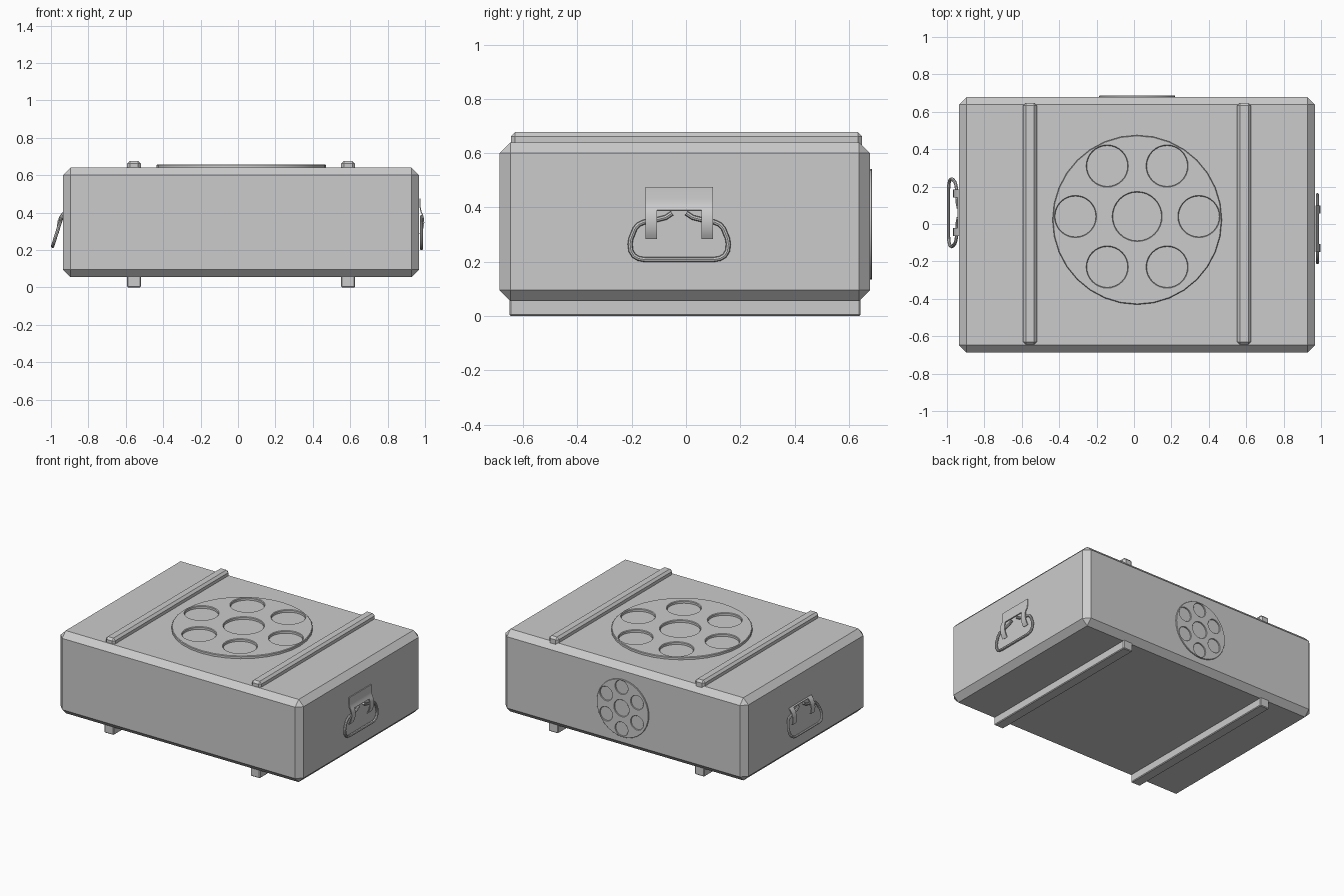
import bpy, bmesh
from math import sin, cos, pi, radians
from mathutils import Matrix, Vector

if "Cube" in bpy.data.objects:
    bpy.data.objects.remove(bpy.data.objects["Cube"])


def link(name, data):
    ob = bpy.data.objects.new(name, data)
    bpy.context.collection.objects.link(ob)
    return ob


def box(name, lo, hi, chamfer):
    lo, hi = Vector(lo), Vector(hi)
    bm = bmesh.new()
    bmesh.ops.create_cube(bm, size=1)
    bmesh.ops.scale(bm, vec=hi - lo, verts=bm.verts)
    bmesh.ops.translate(bm, vec=(lo + hi) / 2, verts=bm.verts)
    bmesh.ops.bevel(bm, geom=bm.edges[:], offset=chamfer, segments=1, affect='EDGES')
    me = bpy.data.meshes.new(name)
    bm.to_mesh(me)
    bm.free()
    return link(name, me)


def to_mesh(ob):
    bpy.ops.object.select_all(action='DESELECT')
    ob.select_set(True)
    bpy.context.view_layer.objects.active = ob
    bpy.ops.object.convert(target='MESH')
    ob = bpy.context.object
    bpy.ops.object.shade_smooth_by_angle(angle=radians(35))
    return ob


def add_poly(curve, pts, cyclic):
    s = curve.splines.new('POLY')
    s.points.add(len(pts) - 1)
    for p, co in zip(s.points, pts):
        p.co = (*co, 1)
    s.use_cyclic_u = cyclic


def circle(cx, cy, r, n=32):
    return [(cx + r * cos(2 * pi * i / n), cy + r * sin(2 * pi * i / n), 0) for i in range(n)]


# Chamfered case body
box("case_body", (-0.936, -0.687, 0.055), (0.968, 0.678, 0.64), 0.04)

# Slats on the lid and runners underneath
for x, side in ((-0.556, "left"), (0.589, "right")):
    box(f"lid_slat_{side}", (x - 0.037, -0.645, 0.61), (x + 0.037, 0.648, 0.677), 0.015)
    box(f"base_runner_{side}", (x - 0.037, -0.65, 0), (x + 0.037, 0.643, 0.08), 0.005)

# Reel-shaped disc with seven openings
cu = bpy.data.curves.new("lid_reel", 'CURVE')
cu.dimensions = '2D'
cu.fill_mode = 'BOTH'
cu.extrude = 0.007
cu.bevel_depth = 0.004
cu.bevel_resolution = 0
cu.offset = -0.004
add_poly(cu, circle(0, 0, 0.453), True)
add_poly(cu, circle(0, 0.018, 0.13), True)
for dx, dy in ((0.33, 0), (0.16, 0.27), (-0.16, 0.27), (-0.33, 0), (-0.16, -0.27), (0.16, -0.27)):
    add_poly(cu, circle(dx, 0.018 + dy, 0.109), True)
reel = to_mesh(link("lid_reel", cu))
reel.location = (0.017, 0.022, 0.647)

# Smaller copy standing on the back face
small = link("back_reel", reel.data)
turn = Matrix(((0, 1, 0), (0, 0, 1), (1, 0, 0))).to_4x4()
small.matrix_world = Matrix.Translation((0.017, 0.681, 0.338)) @ turn @ Matrix.Scale(0.448, 4)

# Handle bracket: curved strip with two legs hooked over the wire
profile = [(0.006, 0.095), (0.006, 0.05), (0.01, 0.025), (0.018, 0.01), (0.024, -0.012),
           (0.025, -0.035), (0.021, -0.06), (0.013, -0.08), (0.004, -0.095)]
cols = [-0.124, -0.082, 0.082, 0.124]
bm = bmesh.new()
grid = [[bm.verts.new((x, y, z)) for y in cols] for x, z in profile]
for i in range(len(profile) - 1):
    for j in range(3):
        if j != 1 or i < 3:
            bm.faces.new((grid[i][j], grid[i + 1][j], grid[i + 1][j + 1], grid[i][j + 1]))
bmesh.ops.delete(bm, geom=[v for v in bm.verts if not v.link_faces], context='VERTS')
bracket_mesh = bpy.data.meshes.new("handle_bracket")
bm.to_mesh(bracket_mesh)
bm.free()
bracket = link("right_handle_bracket", bracket_mesh)
solid = bracket.modifiers.new("thickness", 'SOLIDIFY')
solid.thickness = 0.006
solid.offset = 0
bracket = to_mesh(bracket)

# Handle wire: open loop mirrored about its middle
half = [(0.026, -0.001), (0.05, -0.017), (0.09, -0.027), (0.13, -0.034), (0.15, -0.043), (0.163, -0.058),
        (0.178, -0.095), (0.181, -0.115), (0.178, -0.14), (0.167, -0.158), (0.15, -0.168), (0.127, -0.172)]
wc = bpy.data.curves.new("handle_wire", 'CURVE')
wc.dimensions = '3D'
wc.bevel_depth = 0.009
wc.bevel_resolution = 2
wc.use_fill_caps = True
path = half + [(-y, z) for y, z in reversed(half)]
add_poly(wc, [(0.013, y, z) for y, z in path], False)
wire = to_mesh(link("right_handle_wire", wc))

# Right handle hangs flat, left handle is swung outwards
right = Matrix.Translation((0.968, -0.025, 0.38))
left = (Matrix.Translation((-0.927, 0.06, 0.38)) @ Matrix.Rotation(pi, 4, 'Z')
        @ Matrix.Rotation(radians(-17.5), 4, 'Y'))
for part, name in ((bracket, "left_handle_bracket"), (wire, "left_handle_wire")):
    part.matrix_world = right
    link(name, part.data).matrix_world = left
